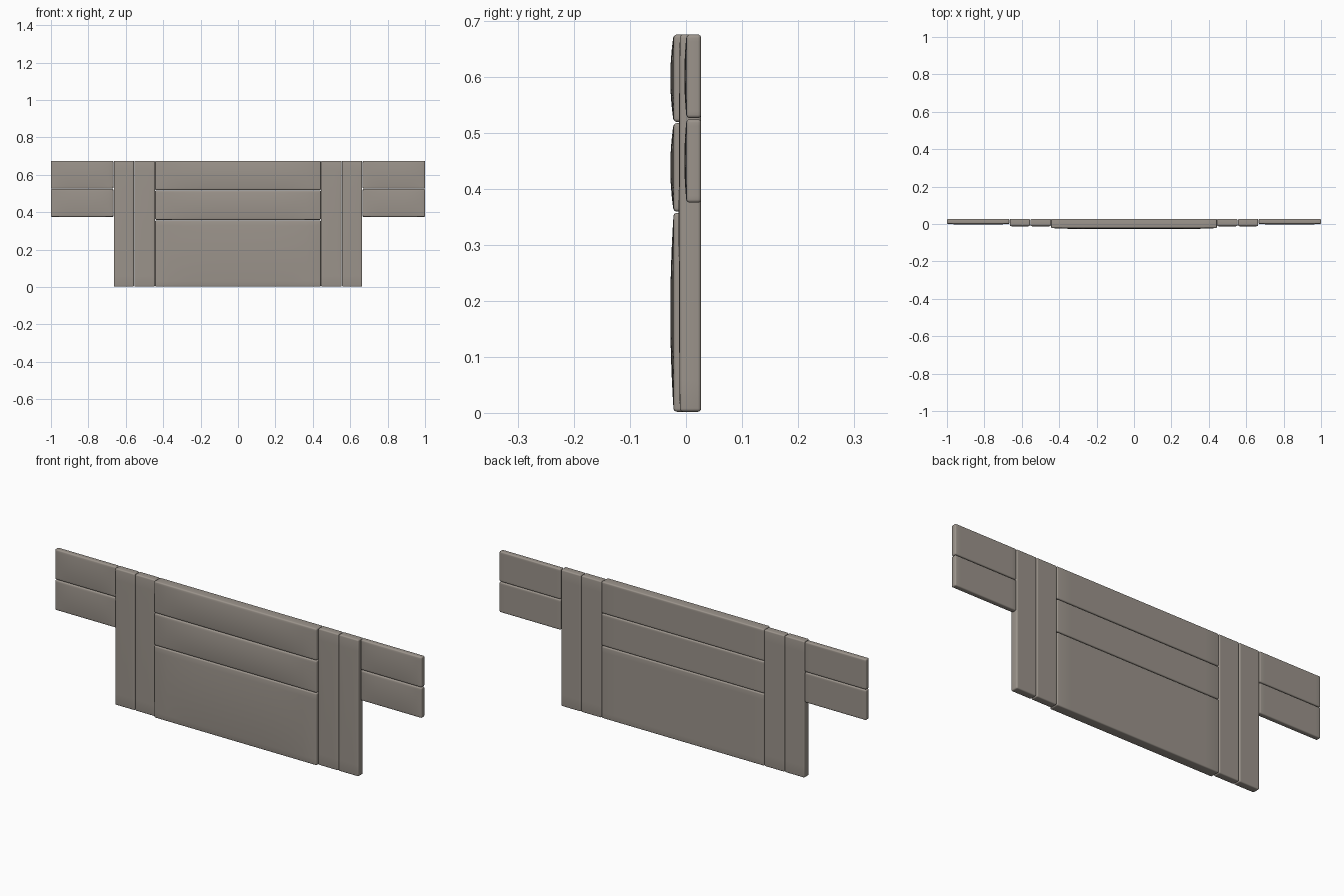
import bpy, bmesh, math
from mathutils import Vector

if "Cube" in bpy.data.objects:
    bpy.data.objects.remove(bpy.data.objects["Cube"])

fabric = bpy.data.materials.new("taupe_fabric")
fabric.diffuse_color = (0.33, 0.295, 0.26, 1)
fabric.use_nodes = True
fabric.node_tree.nodes["Principled BSDF"].inputs["Base Color"].default_value = fabric.diffuse_color

BACK = 0.027


def cushion(name, x0, x1, z0, z1, front, bulge, radius=0.006):
    """Upholstered panel: rounded box whose front face swells outward."""
    bm = bmesh.new()
    bmesh.ops.create_cube(bm, size=1)
    size = Vector((x1 - x0, BACK - front, z1 - z0))
    mid = Vector(((x0 + x1) / 2, (BACK + front) / 2, (z0 + z1) / 2))
    n = 12
    for axis in (Vector((1, 0, 0)), Vector((0, 0, 1))):
        for i in range(1, n):
            bmesh.ops.bisect_plane(bm, geom=bm.verts[:] + bm.edges[:] + bm.faces[:],
                                   plane_co=axis * (i / n - 0.5), plane_no=axis)
    for v in bm.verts:
        u, w, is_front = 2 * v.co.x, 2 * v.co.z, v.co.y < 0
        v.co = Vector((v.co.x * size.x, v.co.y * size.y, v.co.z * size.z)) + mid
        if is_front:
            v.co.y -= bulge * (1 - u ** 4) * (1 - w * w)
    me = bpy.data.meshes.new(name)
    bm.to_mesh(me)
    bm.free()
    me.materials.append(fabric)
    ob = bpy.data.objects.new(name, me)
    bpy.context.collection.objects.link(ob)
    bev = ob.modifiers.new("rounded_edges", 'BEVEL')
    bev.width, bev.segments = radius, 4
    bev.limit_method, bev.angle_limit = 'ANGLE', math.radians(50)
    for p in me.polygons:
        p.use_smooth = True
    return ob


# centre panels: tall lower one and two slim upper ones
for name, z0, z1 in (("lower_panel", 0.002, 0.357),
                     ("middle_panel", 0.359, 0.517),
                     ("upper_panel", 0.519, 0.675)):
    cushion(name, -0.443, 0.443, z0, z1, -0.022, 0.006)

# mirrored side parts
for side, s in (("left", -1), ("right", 1)):
    # upright strips
    for name, a, b in (("inner_strip", 0.444, 0.554), ("outer_strip", 0.556, 0.664)):
        x0, x1 = sorted((s * a, s * b))
        cushion(f"{side}_{name}", x0, x1, 0.002, 0.675, -0.011, 0.002)
    # wing panels
    for name, z0, z1 in (("lower_wing", 0.375, 0.524), ("upper_wing", 0.526, 0.675)):
        x0, x1 = sorted((s * 0.666, s * 1.0))
        cushion(f"{side}_{name}", x0, x1, z0, z1, 0.001, 0.004)
